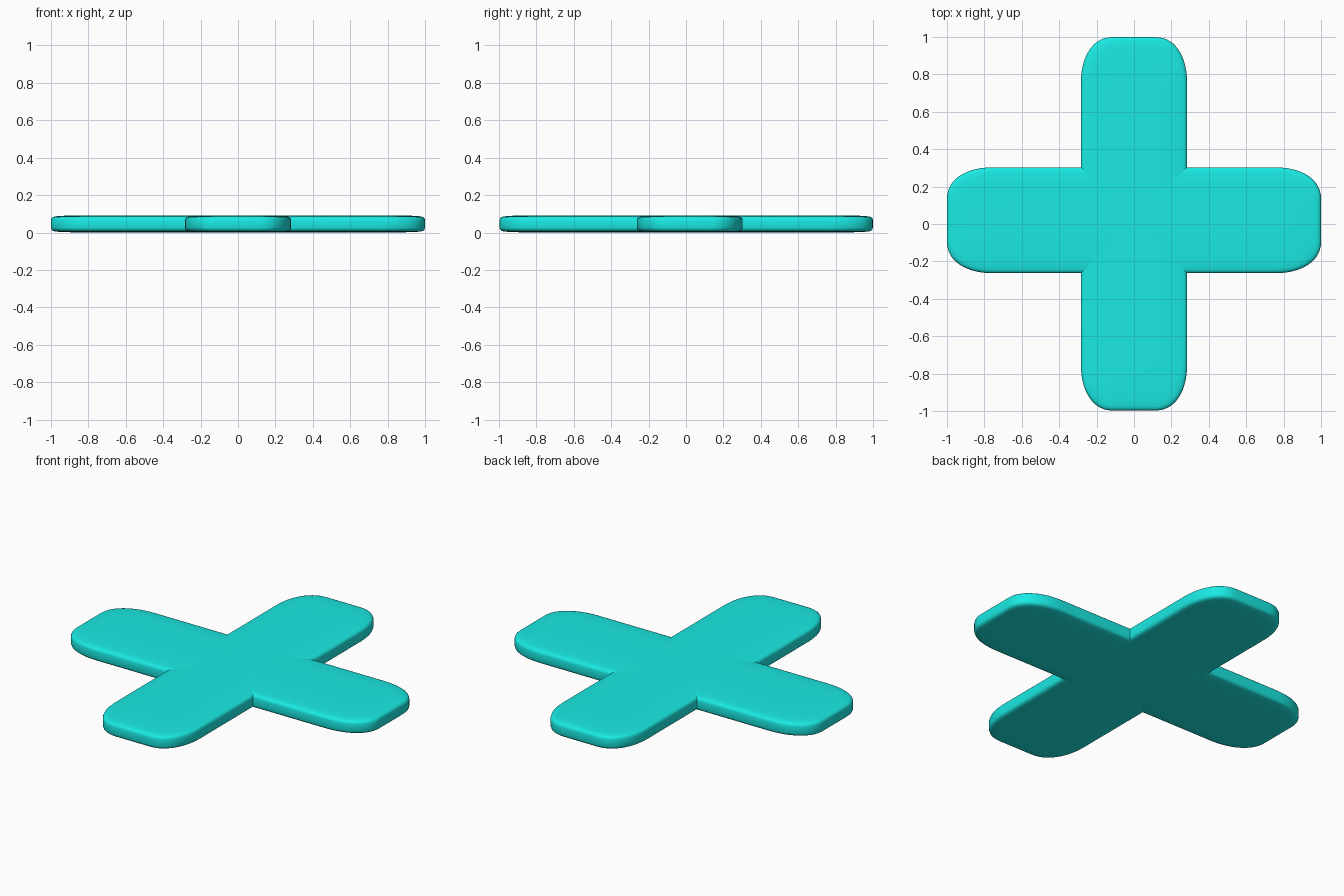
import bpy, bmesh, math

if "Cube" in bpy.data.objects:
    bpy.data.objects.remove(bpy.data.objects["Cube"])

mat = bpy.data.materials.new("turquoise")
mat.diffuse_color = (0.01, 0.82, 0.77, 1)
mat.use_nodes = True
mat.node_tree.nodes["Principled BSDF"].inputs["Base Color"].default_value = mat.diffuse_color

HEIGHT = 0.092
# Half edge profile: (inset from outline, height above mid plane as fraction of half height)
EDGE = [(0, 0.0), (0, 0.45), (0.003, 0.66), (0.009, 0.78), (0.02, 0.86),
        (0.04, 0.915), (0.075, 0.955), (0.12, 0.98), (0.18, 0.995), (0.23, 1.0)]
PROFILE = [(i, -z) for i, z in reversed(EDGE)] + EDGE[1:]


def outline(hl, hw, inset, steps=14, power=2.2):
    """Rounded rectangle, with corners longer along the bar than across it."""
    a, b = hl - inset, hw - inset
    ra, rb = max(0.25 - inset * 0.5, 0.05), min(max(0.17 - inset * 0.5, 0.03), b)
    corner = []
    for k in range(steps + 1):
        t = math.pi / 2 * k / steps
        c, s = max(math.cos(t), 0) ** (2 / power), max(math.sin(t), 0) ** (2 / power)
        corner.append((a - ra + ra * c, b - rb + rb * s))
    back = corner[::-1]
    return (corner + [(-x, y) for x, y in back]
            + [(-x, -y) for x, y in corner] + [(x, -y) for x, y in back])


def bar(name, half_length, half_width, centre, turn):
    bm = bmesh.new()
    rings = []
    for inset, z in PROFILE:
        pts = outline(half_length, half_width, inset)
        rings.append([bm.verts.new((x, y, HEIGHT / 2 * (1 + z))) for x, y in pts])
    n = len(rings[0])
    for lo, hi in zip(rings, rings[1:]):
        for i in range(n):
            j = (i + 1) % n
            bm.faces.new((lo[i], lo[j], hi[j], hi[i]))
    bm.faces.new(rings[0][::-1])
    bm.faces.new(rings[-1])
    bmesh.ops.recalc_face_normals(bm, faces=bm.faces)
    me = bpy.data.meshes.new(name)
    bm.to_mesh(me)
    bm.free()
    me.materials.append(mat)
    for p in me.polygons:
        p.use_smooth = True
    ob = bpy.data.objects.new(name, me)
    ob.location = centre
    ob.rotation_euler.z = turn
    bpy.context.collection.objects.link(ob)


# Two crossing padded bars
bar("side_to_side_bar", 1.0, 0.283, (0, 0.02, 0), 0)
bar("front_to_back_bar", 0.998, 0.284, (0, 0.001, 0), math.pi / 2)
